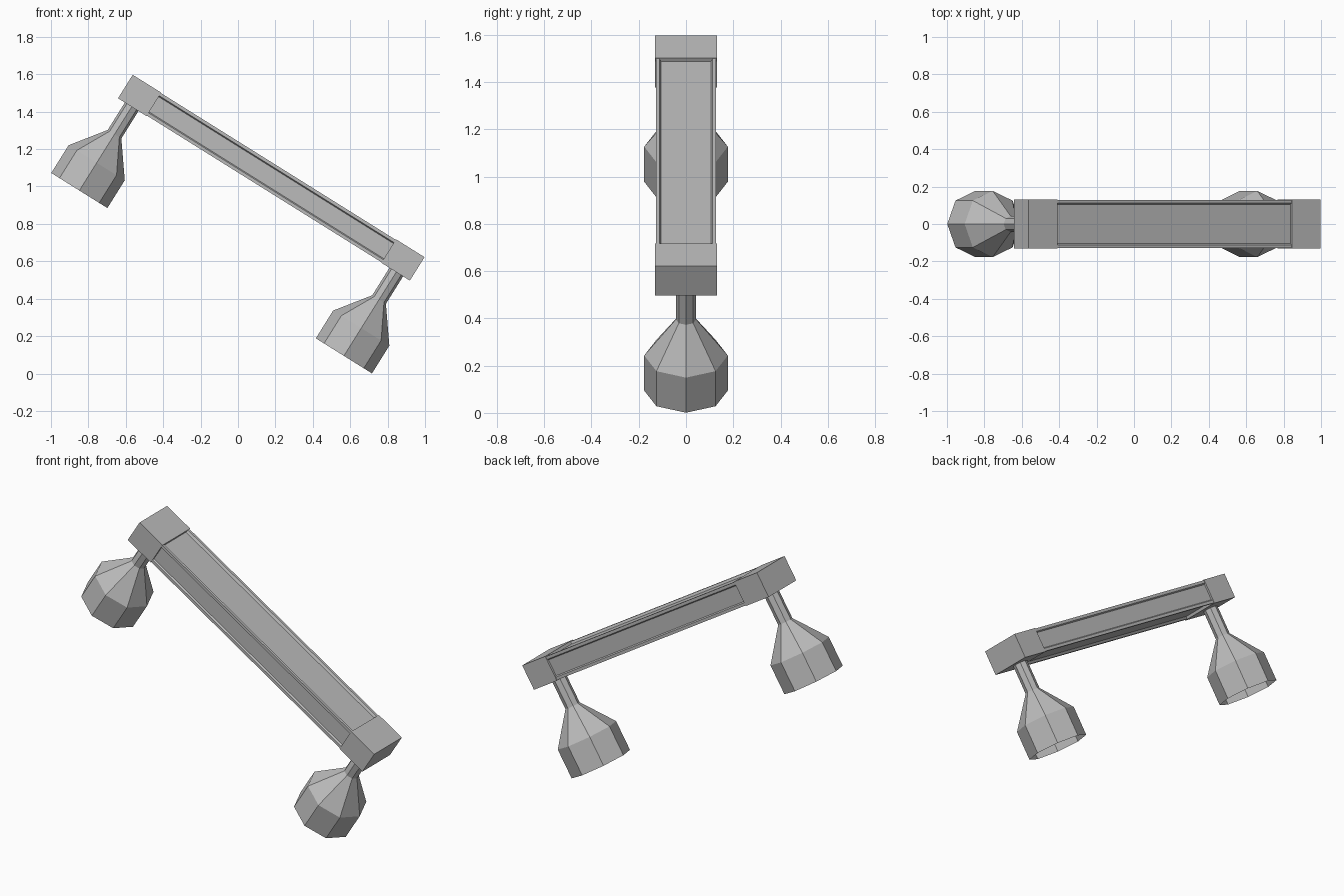
import bpy, bmesh
from math import radians, sin, cos, pi
from mathutils import Matrix

cube = bpy.data.objects.get("Cube")
if cube:
    bpy.data.objects.remove(cube, do_unlink=True)

metal = bpy.data.materials.new("plain_grey")
metal.use_nodes = True
GREY = (0.5, 0.5, 0.5, 1)
metal.diffuse_color = GREY
metal.node_tree.nodes["Principled BSDF"].inputs["Base Color"].default_value = GREY

# Everything is modelled level, then tilted down towards +x
TILT = Matrix.Translation((0.178, 0, 1.047)) @ Matrix.Rotation(radians(32), 4, 'Y')
HALF_LENGTH, INNER, HALF_WIDTH, HALF_HEIGHT = 0.92, 0.74, 0.131, 0.074


def loft(name, rings, capped):
    """Join successive rings of points with quads."""
    bm = bmesh.new()
    loops = [[bm.verts.new(p) for p in ring] for ring in rings]
    n = len(loops[0])
    for a, b in zip(loops, loops[1:]):
        for i in range(n):
            j = (i + 1) % n
            bm.faces.new((a[i], a[j], b[j], b[i]))
    if capped:
        bm.faces.new(loops[0])
        bm.faces.new(loops[-1])
    bmesh.ops.recalc_face_normals(bm, faces=bm.faces[:])
    mesh = bpy.data.meshes.new(name)
    bm.to_mesh(mesh)
    bm.free()
    mesh.materials.append(metal)
    obj = bpy.data.objects.new(name, mesh)
    bpy.context.collection.objects.link(obj)
    obj.matrix_world = TILT
    return obj


def extrude_x(name, section, x0, x1):
    return loft(name, [[(x, y, z) for y, z in section] for x in (x0, x1)], True)


# Bar with a shallow recessed panel along each of its four sides
quarter = [(0.119, 0.048), (0.128, 0.054), (0.128, 0.071), (0.113, 0.071), (0.105, 0.057)]
section = (quarter + [(-y, z) for y, z in reversed(quarter)]
           + [(-y, -z) for y, z in quarter] + [(y, -z) for y, z in reversed(quarter)])
extrude_x("bar", section, -INNER, INNER)

# End blocks and hanging bell cups
corners = [(HALF_WIDTH, HALF_HEIGHT), (-HALF_WIDTH, HALF_HEIGHT),
           (-HALF_WIDTH, -HALF_HEIGHT), (HALF_WIDTH, -HALF_HEIGHT)]
bell_profile = [(0.043, -0.07), (0.043, -0.247), (0.177, -0.427), (0.177, -0.602)]
for side, s in (("right", -1), ("left", 1)):
    extrude_x(side + "_end_block", corners, s * INNER, s * HALF_LENGTH)
    rings = [[(s * 0.834 + r * cos(k * pi / 4), r * sin(k * pi / 4), z) for k in range(8)]
             for r, z in bell_profile]
    loft(side + "_bell_cup", rings, False)
